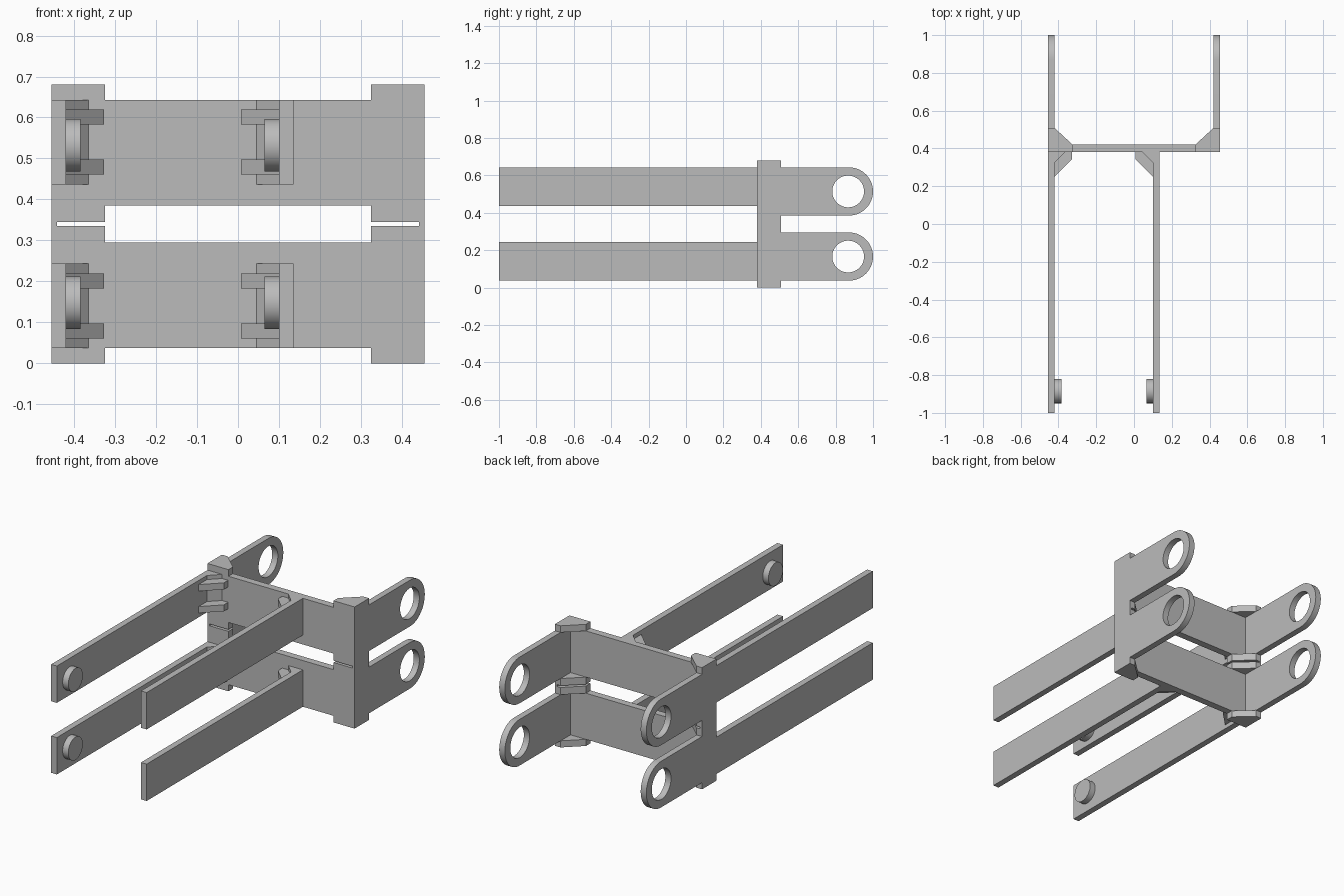
import bpy, bmesh
from math import sin, cos, pi
from mathutils import Vector

cube = bpy.data.objects.get("Cube")
if cube:
    bpy.data.objects.remove(cube, do_unlink=True)

grey = bpy.data.materials.new("plain_grey")
grey.use_nodes = True
COLOUR = (0.5, 0.5, 0.5, 1)
grey.diffuse_color = COLOUR
for node in grey.node_tree.nodes:
    if node.type == 'BSDF_PRINCIPLED':
        node.inputs["Base Color"].default_value = COLOUR


def prism(name, axis, lo, hi, *loops):
    """Fill the outline (and any holes) and extrude it along x or z."""
    bm = bmesh.new()
    for loop in loops:
        vs = [bm.verts.new((lo, a, b) if axis == 'x' else (a, b, lo)) for a, b in loop]
        for i, v in enumerate(vs):
            bm.edges.new((vs[i - 1], v))
    bmesh.ops.triangle_fill(bm, edges=bm.edges[:], use_beauty=True)
    ext = bmesh.ops.extrude_face_region(bm, geom=bm.faces[:])
    step = Vector((hi - lo, 0, 0)) if axis == 'x' else Vector((0, 0, hi - lo))
    bmesh.ops.translate(bm, vec=step,
                        verts=[g for g in ext["geom"] if isinstance(g, bmesh.types.BMVert)])
    bmesh.ops.recalc_face_normals(bm, faces=bm.faces[:])
    bmesh.ops.dissolve_limit(bm, angle_limit=0.01, verts=[], edges=bm.edges[:])
    me = bpy.data.meshes.new(name)
    bm.to_mesh(me)
    bm.free()
    me.materials.append(grey)
    ob = bpy.data.objects.new(name, me)
    bpy.context.collection.objects.link(ob)
    return ob


def rect(a0, a1, b0, b1):
    return [(a0, b0), (a1, b0), (a1, b1), (a0, b1)]


def arc(cy, cz, r, start, end, n):
    return [(cy + r * cos(start + (end - start) * i / n),
             cz + r * sin(start + (end - start) * i / n)) for i in range(n + 1)]


def circle(cy, cz, r, n=48):
    return arc(cy, cz, r, 0, 2 * pi, n)[:-1]


def smooth(ob):
    bpy.ops.object.select_all(action='DESELECT')
    ob.select_set(True)
    bpy.context.view_layer.objects.active = ob
    bpy.ops.object.shade_smooth_by_angle(angle=pi / 6)


MID, W, T = 0.34, 0.455, 0.035        # mirror height, half width, wall thickness
BACK, FRONT = 0.42, 0.38              # cross plate faces
sides = (("right", -1), ("left", 1))

for level, s in (("upper", 1), ("lower", -1)):
    def z(h):
        return MID + s * (h - MID)

    # Cross plate between the side walls
    prism(level + "_cross_plate", 'z', z(0.385), z(0.643), rect(T - W, W - T, FRONT, BACK))

    for side, d in sides:
        tag = f"{level}_{side}_"
        # Rear arm with rounded eye
        cz, r = z(0.514), 0.129
        outline = [(FRONT, cz - r)] + arc(1 - r, cz, r, -pi / 2, pi / 2, 28) + [(FRONT, cz + r)]
        smooth(prism(tag + "rear_arm", 'x', d * (W - T), d * W,
                     outline, circle(1 - r - 0.004, cz, 0.085)))
        # Corner gussets above and below the plate
        corner = [(d * x, y) for x, y in ((W, FRONT), (0.325, FRONT), (0.325, BACK),
                                          (W - T, 0.508), (W, 0.508))]
        prism(tag + "top_gusset", 'z', z(0.643), z(0.68), corner)
        prism(tag + "bottom_gusset", 'z', z(0.345), z(0.385), corner)

        # Long front arm; its inner face is at x = inner
        inner, e = (T - W, 1) if d < 0 else (0.10, -1)
        outer = inner - e * T
        prism(tag + "front_arm", 'x', outer, inner, rect(-1, FRONT, z(0.437), z(0.643)))
        # Peg near the tip
        smooth(prism(tag + "peg", 'x', inner, inner + e * T, circle(-0.885, z(0.532), 0.064)))
        # Full-height corner fillet and two larger ribs
        prism(tag + "fillet", 'z', z(0.437), z(0.643),
              [(inner, FRONT), (inner, FRONT - 0.055), (inner + e * 0.055, FRONT)])
        rib = [(inner, FRONT), (inner, 0.252), (inner + e * 0.093, 0.343),
               (inner + e * 0.093, FRONT)]
        for label, lo, hi in (("high", 0.583, 0.62), ("low", 0.461, 0.497)):
            prism(tag + label + "_rib", 'z', z(lo), z(hi), rib)

# Thin outer webs joining the two levels
for side, d in sides:
    prism(side + "_web", 'x', d * 0.442, d * W, rect(FRONT, 0.508, 0.335, 0.345))
